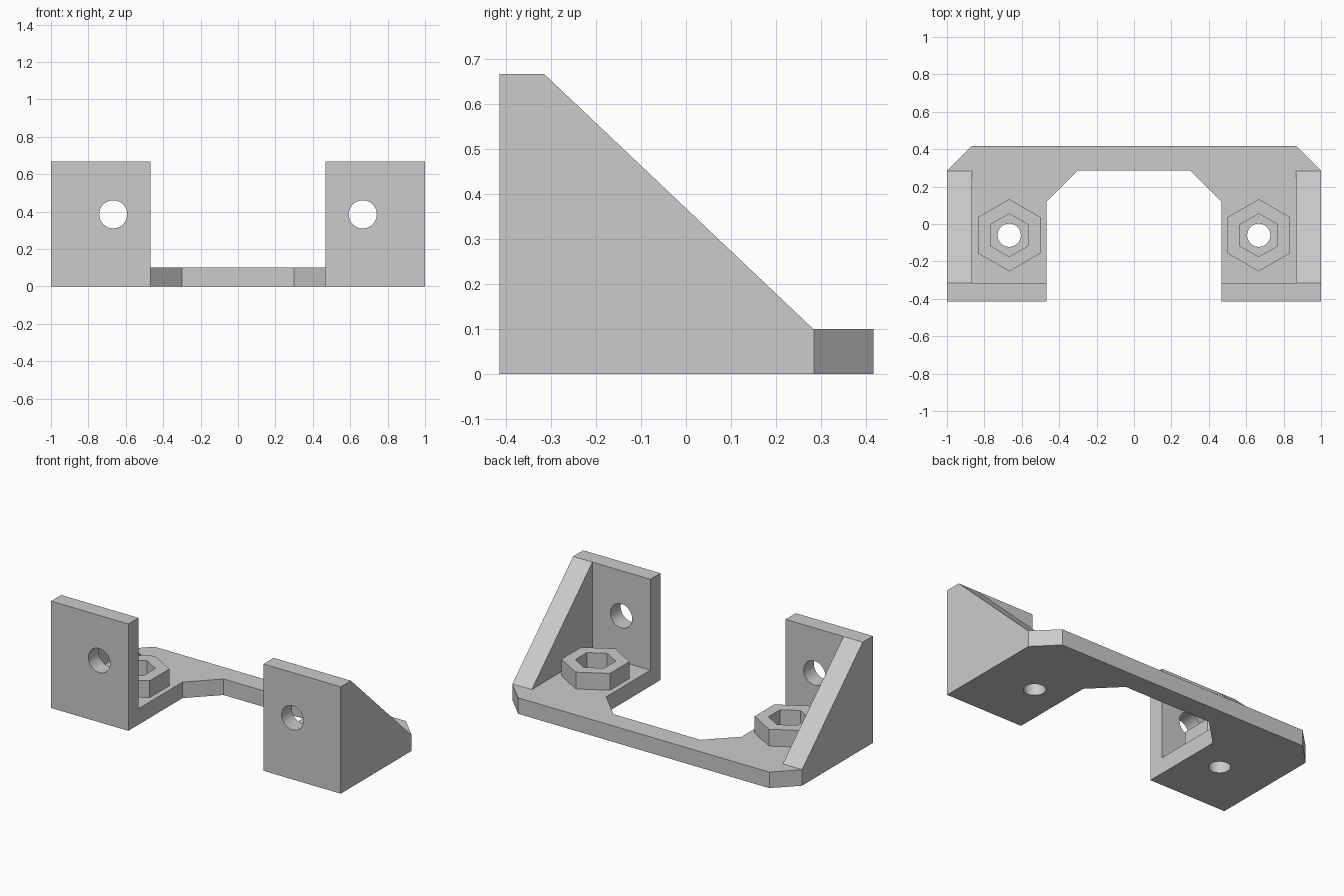
import bpy, bmesh, math
from mathutils import Vector

if "Cube" in bpy.data.objects:
    bpy.data.objects.remove(bpy.data.objects["Cube"], do_unlink=True)

grey = bpy.data.materials.new("plain_grey")
grey.use_nodes = True
COLOUR = (0.6, 0.6, 0.6, 1)
grey.diffuse_color = COLOUR
grey.node_tree.nodes["Principled BSDF"].inputs["Base Color"].default_value = COLOUR

T = 0.1          # sheet thickness
HOLE_X = 0.667   # fastener spacing
NUT_Y = -0.06


def prism(name, outline, axis, start, end):
    """Extrude a 2D outline along x, y or z."""
    place = {"x": lambda a, b: (start, a, b),
             "y": lambda a, b: (a, start, b),
             "z": lambda a, b: (a, b, start)}[axis]
    step = Vector([(end - start) * (axis == k) for k in "xyz"])
    bm = bmesh.new()
    face = bm.faces.new([bm.verts.new(place(a, b)) for a, b in outline])
    top = bmesh.ops.extrude_face_region(bm, geom=[face])["geom"]
    bmesh.ops.translate(bm, vec=step, verts=[v for v in top if isinstance(v, bmesh.types.BMVert)])
    bmesh.ops.recalc_face_normals(bm, faces=bm.faces[:])
    mesh = bpy.data.meshes.new(name)
    bm.to_mesh(mesh)
    bm.free()
    mesh.materials.append(grey)
    obj = bpy.data.objects.new(name, mesh)
    bpy.context.collection.objects.link(obj)
    return obj


def ring(cx, cy, radius, sides):
    """Regular polygon with a corner pointing along the second axis."""
    turn = 2 * math.pi / sides
    return [(cx + radius * math.sin(i * turn), cy + radius * math.cos(i * turn)) for i in range(sides)]


def combine(target, other, operation):
    """Boolean with another part, bake the result and drop the helper."""
    mod = target.modifiers.new(operation.lower(), "BOOLEAN")
    mod.operation, mod.solver, mod.object = operation, "EXACT", other
    bpy.context.view_layer.update()
    graph = bpy.context.evaluated_depsgraph_get()
    baked = bpy.data.meshes.new_from_object(target.evaluated_get(graph))
    target.modifiers.clear()
    target.data = baked
    bpy.data.objects.remove(other, do_unlink=True)


def finish(obj):
    """Merge flat regions and smooth only the round bores."""
    bm = bmesh.new()
    bm.from_mesh(obj.data)
    bmesh.ops.remove_doubles(bm, verts=bm.verts[:], dist=0.0001)
    bmesh.ops.dissolve_limit(bm, angle_limit=0.01, verts=bm.verts[:], edges=bm.edges[:])
    bm.to_mesh(obj.data)
    bm.free()
    bpy.ops.object.select_all(action="DESELECT")
    obj.select_set(True)
    bpy.context.view_layer.objects.active = obj
    bpy.ops.object.shade_smooth_by_angle(angle=math.radians(30))


# Base plate: U shape with chamfered corners
half = [(0.467, -0.415), (1, -0.415), (1, 0.285), (0.867, 0.417)]
inner = [(0.3, 0.287), (0.467, 0.12)]
outline = half + [(-x, y) for x, y in reversed(half)]
outline += [(-x, y) for x, y in reversed(inner)] + inner
bracket = prism("bracket", outline, "z", 0, T)

for side in (1, -1):
    # Upright front wall
    wall = [(side * 0.467, 0), (side, 0), (side, 0.667), (side * 0.467, 0.667)]
    combine(bracket, prism("front_wall", wall, "y", -0.415, -0.315), "UNION")
    # Sloping outer gusset
    slope = [(-0.415, 0), (0.283, 0), (0.283, T), (-0.315, 0.667), (-0.415, 0.667)]
    combine(bracket, prism("gusset", slope, "x", side * 0.867, side), "UNION")
    # Bores through the wall and the base
    bore = prism("wall_bore", ring(side * HOLE_X, 0.385, 0.075, 48), "y", -0.6, -0.2)
    combine(bracket, bore, "DIFFERENCE")
    bore = prism("base_bore", ring(side * HOLE_X, NUT_Y, 0.062, 48), "z", -0.1, 0.2)
    combine(bracket, bore, "DIFFERENCE")
    # Hexagonal nut holder
    holder = prism("left_nut_holder" if side > 0 else "right_nut_holder",
                   ring(side * HOLE_X, NUT_Y, 0.193, 6), "z", T, 0.205)
    socket = prism("nut_socket", ring(side * HOLE_X, NUT_Y, 0.115, 6), "z", 0, 0.3)
    combine(holder, socket, "DIFFERENCE")
    finish(holder)

finish(bracket)
